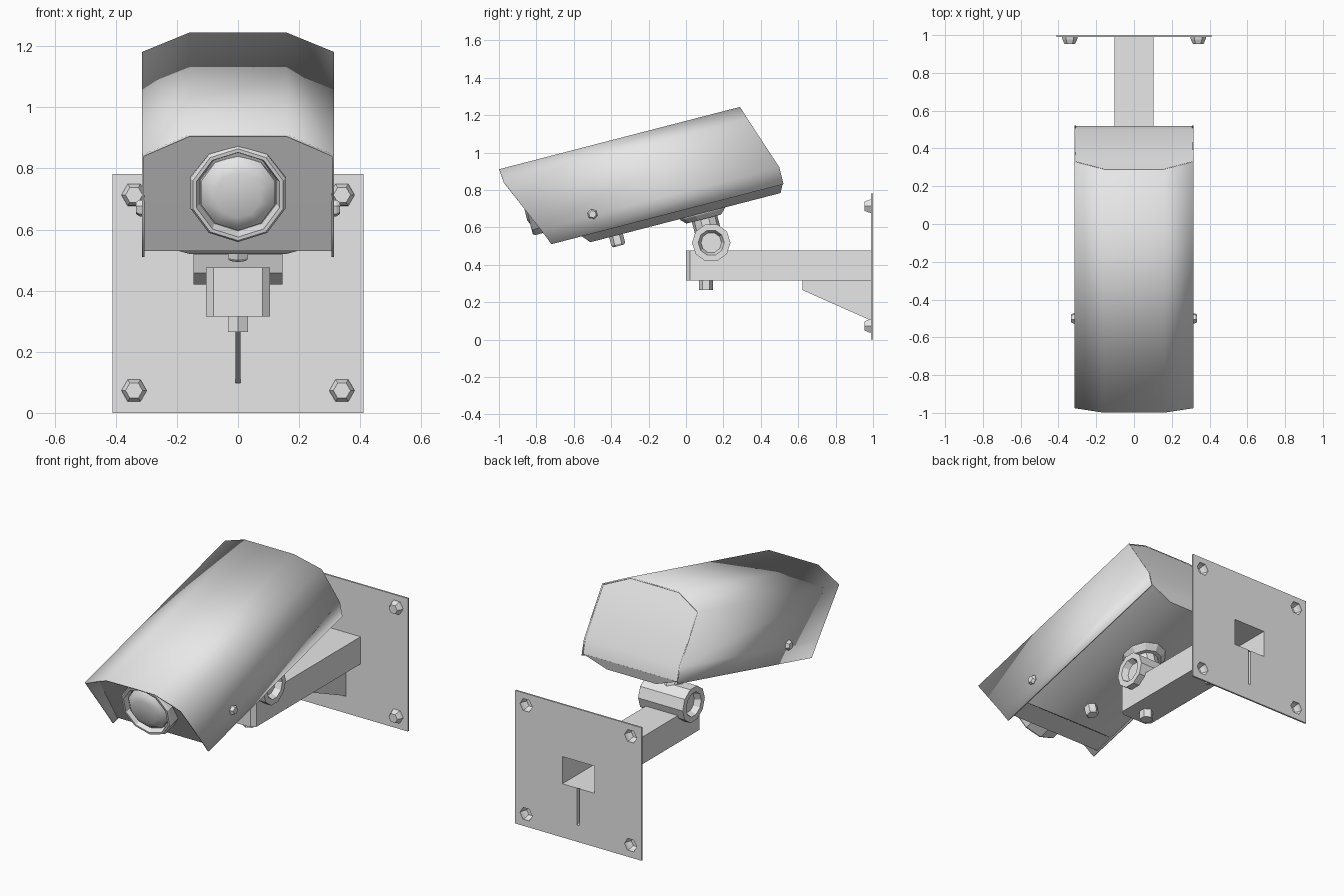
import bpy, bmesh, math
from mathutils import Matrix, Vector

if "Cube" in bpy.data.objects:
    bpy.data.objects.remove(bpy.data.objects["Cube"], do_unlink=True)

grey = bpy.data.materials.new("light_grey")
grey.use_nodes = True
grey.diffuse_color = (0.8, 0.8, 0.8, 1)
grey.node_tree.nodes["Principled BSDF"].inputs["Base Color"].default_value = (0.8, 0.8, 0.8, 1)

LEVEL = Matrix()
TILT = Matrix.Rotation(math.radians(14.5), 4, 'X')   # housing points down
X, Y, Z = Vector((1, 0, 0)), Vector((0, 1, 0)), Vector((0, 0, 1))


def finish(name, bm, matrix=LEVEL, smooth=False):
    bmesh.ops.recalc_face_normals(bm, faces=bm.faces)
    me = bpy.data.meshes.new(name)
    bm.to_mesh(me)
    bm.free()
    ob = bpy.data.objects.new(name, me)
    bpy.context.collection.objects.link(ob)
    ob.matrix_world = matrix
    me.materials.append(grey)
    if smooth:
        bpy.ops.object.select_all(action='DESELECT')
        ob.select_set(True)
        bpy.context.view_layer.objects.active = ob
        bpy.ops.object.shade_smooth_by_angle(angle=math.radians(30))
    return ob


def lathe(name, profile, sides, origin, axis, ref, matrix=LEVEL, phase=0.0,
          cap_start=True, smooth=False):
    """Rings of (radius, height) about an axis; ref points at the first corner."""
    bm = bmesh.new()
    side = axis.cross(ref)
    rings = []
    for r, h in profile:
        ring = []
        for i in range(sides):
            t = phase + 2 * math.pi * i / sides
            ring.append(bm.verts.new(Vector(origin) + axis * h
                                     + (ref * math.cos(t) + side * math.sin(t)) * r))
        rings.append(ring)
    for a, b in zip(rings, rings[1:]):
        for i in range(sides):
            j = (i + 1) % sides
            bm.faces.new((a[i], a[j], b[j], b[i]))
    bm.faces.new(rings[-1])
    if cap_start:
        bm.faces.new(rings[0])
    return finish(name, bm, matrix, smooth)


def stack(name, rows, ends=True, bottom=True, matrix=TILT, smooth=True):
    """Rows of (height, half width, front y, back y) joined bottom to top."""
    bm = bmesh.new()
    vs = [[bm.verts.new(p) for p in ((-w, f, z), (w, f, z), (w, b, z), (-w, b, z))]
          for z, w, f, b in rows]
    for lo, hi in zip(vs, vs[1:]):
        for i in range(4):
            if ends or i % 2:
                j = (i + 1) % 4
                bm.faces.new((lo[i], lo[j], hi[j], hi[i]))
    bm.faces.new(vs[-1])
    if bottom:
        bm.faces.new(vs[0])
    return finish(name, bm, matrix, smooth)


# Sun shield: thin folded sheet with slanted ends
shield = stack("sun_shield", [(0.674, 0.314, -0.569, 0.713), (0.766, 0.314, -0.606, 0.714),
                              (1.061, 0.314, -0.733, 0.614), (1.132, 0.16, -0.739, 0.591)],
               ends=False, bottom=False)
sheet = shield.modifiers.new("thickness", 'SOLIDIFY')
sheet.thickness = 0.008
sheet.offset = -1

# Housing body and its lower tray
stack("housing_body", [(0.684, 0.307, -0.53, 0.712), (0.766, 0.307, -0.555, 0.713),
                       (1.055, 0.307, -0.64, 0.614), (1.125, 0.157, -0.66, 0.591)])
stack("housing_tray", [(0.632, 0.16, -0.365, 0.686), (0.685, 0.309, -0.41, 0.713)])

# Lens barrel with stepped rim, and domed glass
lathe("lens_barrel", [(0.163, 0), (0.163, 0.13), (0.155, 0.142), (0.143, 0.142), (0.132, 0.105)],
      10, (0, -0.51, 0.906), -Y, Z, TILT)
lathe("lens_glass", [(0.13, 0), (0.127, 0.02), (0.106, 0.04), (0.076, 0.052)],
      10, (0, -0.61, 0.906), -Y, Z, TILT, smooth=True)

# Hex screws on the housing sides and under the tray
for name, s in (("left_side_screw", 1), ("right_side_screw", -1)):
    lathe(name, [(0.028, 0), (0.028, 0.012), (0.02, 0.024)], 6,
          (0.31 * s, -0.316, 0.774), X * s, Z, TILT)
lathe("tray_screw", [(0.038, 0), (0.038, 0.05), (0.03, 0.06)], 6,
      (0, -0.223, 0.635), -Z, Y, TILT)

# Swivel mount: flange, neck and cross barrel
lathe("mount_flange", [(0.128, 0), (0.123, 0.015), (0.095, 0.042)], 10,
      (0, 0.253, 0.642), -Z, Y, TILT)
lathe("mount_neck", [(0.07, 0), (0.07, 0.13)], 10, (0, 0.258, 0.61), -Z, Y, TILT)
lathe("swivel_barrel", [(0.055, -0.11), (0.07, -0.145), (0.103, -0.145),
                        (0.103, 0.145), (0.07, 0.145), (0.055, 0.11)],
      10, (0, 0.135, 0.518), X, Y)

# Hollow square arm with chamfered front corners, open at the wall
bm = bmesh.new()
path = [(-0.104, 0.998), (-0.104, 0.022), (-0.08, 0), (0.08, 0), (0.104, 0.022), (0.104, 0.998)]
low = [bm.verts.new((x, y, 0.315)) for x, y in path]
high = [bm.verts.new((x, y, 0.475)) for x, y in path]
for i in range(5):
    bm.faces.new((low[i], low[i + 1], high[i + 1], high[i]))
bm.faces.new(low)
bm.faces.new(high)
finish("arm", bm)
lathe("arm_screw", [(0.038, 0), (0.038, 0.052)], 6, (0, 0.107, 0.317), -Z, Y)

# Thin hollow gusset under the arm, open at the wall
bm = bmesh.new()
path = [(0.998, 0.315), (0.622, 0.315), (0.622, 0.265), (0.998, 0.098)]
l, r = [[bm.verts.new((x, y, z)) for y, z in path] for x in (-0.008, 0.008)]
bm.faces.new(l)
bm.faces.new(r)
for i in (1, 2):
    bm.faces.new((l[i], l[i + 1], r[i + 1], r[i]))
finish("gusset", bm)

# Wall plate with openings for arm, gusset and bolts
bolts = [(x, z) for x in (-0.34, 0.34) for z in (0.073, 0.713)]
loops = [[(-0.411, 0), (0.411, 0), (0.411, 0.782), (-0.411, 0.782)],
         [(-0.104, 0.315), (-0.008, 0.315), (-0.008, 0.098), (0.008, 0.098),
          (0.008, 0.315), (0.104, 0.315), (0.104, 0.475), (-0.104, 0.475)]]
for x, z in bolts:
    loops.append([(x + 0.04 * math.cos(k * math.pi / 3), z + 0.04 * math.sin(k * math.pi / 3))
                  for k in range(6)])
bm = bmesh.new()
edges = []
for loop in loops:
    vs = [bm.verts.new((x, 0.99, z)) for x, z in loop]
    edges += [bm.edges.new((vs[i - 1], vs[i])) for i in range(len(vs))]
bmesh.ops.triangle_fill(bm, use_beauty=True, use_dissolve=False, edges=edges)
res = bmesh.ops.extrude_face_region(bm, geom=bm.faces[:], use_keep_orig=True)
bmesh.ops.translate(bm, vec=(0, 0.01, 0),
                    verts=[v for v in res["geom"] if isinstance(v, bmesh.types.BMVert)])
finish("wall_plate", bm)

# Hollow tapered hex bolts on the plate
for n, (x, z) in enumerate(bolts, 1):
    lathe(f"wall_bolt_{n}", [(0.042, 0), (0.039, 0.015), (0.028, 0.038)], 6,
          (x, 0.992, z), -Y, X, cap_start=False)
